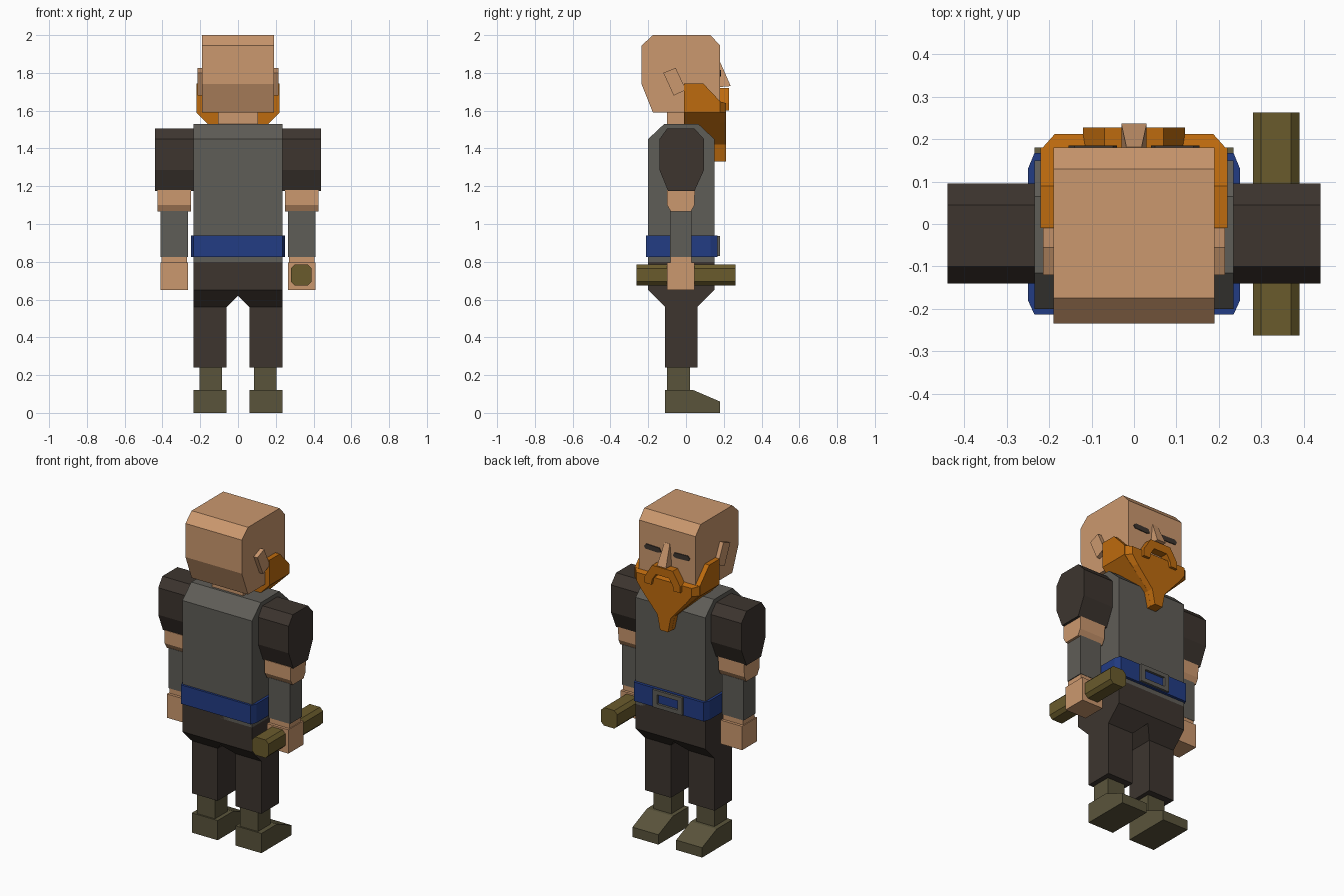
import bpy, bmesh

if "Cube" in bpy.data.objects:
    bpy.data.objects.remove(bpy.data.objects["Cube"])


def lin(c):
    c /= 255
    return c / 12.92 if c < 0.04045 else ((c + 0.055) / 1.055) ** 2.4


def material(name, r, g, b):
    m = bpy.data.materials.new(name)
    m.diffuse_color = (lin(r), lin(g), lin(b), 1)
    m.use_nodes = True
    m.node_tree.nodes["Principled BSDF"].inputs["Base Color"].default_value = m.diffuse_color
    return m


SKIN = material("skin", 203, 152, 110)
GREY = material("grey_cloth", 95, 93, 87)
DARK = material("dark_brown", 61, 53, 47)
BLUE = material("belt_blue", 34, 60, 132)
ORANGE = material("beard_orange", 190, 107, 14)
BOOT = material("boot_olive", 90, 84, 59)
WOOD = material("club_wood", 106, 91, 44)


def finish(name, bm, mat, mirror):
    bmesh.ops.recalc_face_normals(bm, faces=bm.faces)
    me = bpy.data.meshes.new(name)
    bm.to_mesh(me)
    bm.free()
    me.materials.append(mat)
    ob = bpy.data.objects.new(name, me)
    bpy.context.collection.objects.link(ob)
    if mirror:
        mod = ob.modifiers.new("mirror", "MIRROR")
        mod.use_mirror_merge = False
    return ob


def loft(name, rings, mat, mirror=False):
    """Skin a list of equal-length point rings and cap both ends."""
    bm = bmesh.new()
    vs = [[bm.verts.new(p) for p in r] for r in rings]
    n = len(vs[0])
    for a, b in zip(vs, vs[1:]):
        for i in range(n):
            j = (i + 1) % n
            bm.faces.new((a[i], a[j], b[j], b[i]))
    bm.faces.new(vs[0])
    bm.faces.new(vs[-1])
    return finish(name, bm, mat, mirror)


def side_prism(name, yz, x0, x1, mat, mirror=False):
    return loft(name, [[(x, y, z) for y, z in yz] for x in (x0, x1)], mat, mirror)


def front_prism(name, xz, y0, y1, mat, mirror=False):
    return loft(name, [[(x, y, z) for x, z in xz] for y in (y0, y1)], mat, mirror)


def box(name, x0, x1, y0, y1, z0, z1, mat, mirror=False):
    return side_prism(name, [(y0, z0), (y1, z0), (y1, z1), (y0, z1)], x0, x1, mat, mirror)


def hull(name, pts, mat, mirror=False):
    bm = bmesh.new()
    for p in pts:
        bm.verts.new(p)
    bmesh.ops.convex_hull(bm, input=bm.verts)
    bmesh.ops.dissolve_limit(bm, angle_limit=0.01, verts=bm.verts, edges=bm.edges)
    return finish(name, bm, mat, mirror)


def sym(half):
    """Close a right-hand outline with its left-hand reflection."""
    return half + [(-x, z) for x, z in reversed(half)]


# Head, neck and ears
side_prism("head", [(-.175, 1.59), (.18, 1.59), (.18, 1.945), (.13, 2), (-.175, 2),
                    (-.235, 1.945), (-.235, 1.74)], -.19, .19, SKIN)
box("neck", -.105, .105, -.1, .06, 1.5, 1.6, SKIN)
side_prism("ear", [(-.12, 1.8), (-.055, 1.827), (0, 1.71), (-.065, 1.68)], .185, .215, SKIN, True)

# Nose and narrow eyes
hull("nose", [(s * x, y, z) for s in (-1, 1) for x, y, z in
              [(.018, .175, 1.855), (.03, .175, 1.725), (.018, .182, 1.855), (.03, .237, 1.73)]], SKIN)
front_prism("eye", [(.04, 1.79), (.06, 1.782), (.145, 1.785), (.155, 1.8), (.14, 1.815), (.05, 1.812)],
            .178, .185, DARK, True)

# Beard: sideburns, chin mass, front plate and moustache
side_prism("sideburn", [(-.01, 1.59), (.18, 1.59), (.18, 1.65), (.09, 1.745), (-.01, 1.745)],
           .185, .22, ORANGE, True)
front_prism("beard_chin", sym([(.22, 1.59), (.165, 1.535), (.05, 1.42), (.03, 1.33)]), -.01, .18, ORANGE)
plate_back = sym([(.22, 1.65), (.22, 1.59), (.165, 1.535), (.05, 1.42), (.03, 1.33)])
plate_front = sym([(.187, 1.64), (.187, 1.59), (.15, 1.54), (.045, 1.42), (.027, 1.33)])
loft("beard_front", [[(x, .175, z) for x, z in plate_back],
                     [(x, .212, z) for x, z in plate_front]], ORANGE)
front_prism("moustache", sym([(.07, 1.72), (.12, 1.64), (.12, 1.6), (.075, 1.6), (.07, 1.63), (.045, 1.67)]),
            .175, .228, ORANGE)

# Shirt
side_prism("shirt", [(-.2, .8), (.15, .8), (.15, 1.45), (.065, 1.53), (-.115, 1.53), (-.2, 1.45)],
           -.235, .235, GREY)

# Belt with chamfered corners and an open buckle
belt = [(.25, .13), (.235, .167), (-.235, .167), (-.25, .13),
        (-.25, -.18), (-.235, -.213), (.235, -.213), (.25, -.18)]
loft("belt", [[(x, y, z) for x, y in belt] for z in (.825, .94)], BLUE)
box("buckle_side", .07, .1, .15, .181, .83, .937, GREY, True)
for z in (.83, .912):
    box("buckle_bar", -.07, .07, .15, .181, z, z + .025, GREY)

# Trousers
hull("hip", [(x, y, z) for z in (.83, .65) for x in (0, .235) for y in (-.2, .15)][:4]
     + [(.235, y, .65) for y in (-.2, .15)] + [(0, y, .65) for y in (-.2, .15)]
     + [(0, y, .62) for y in (-.17, .12)]
     + [(x, y, .56) for x in (.06, .235) for y in (-.11, .06)], DARK, True)
box("leg", .06, .235, -.11, .06, .24, .565, DARK, True)

# Boots
box("boot_ankle", .085, .205, -.1, .02, .1, .25, BOOT, True)
side_prism("boot_foot", [(-.11, 0), (.18, 0), (.18, .06), (.04, .12), (-.11, .12)], .06, .235, BOOT, True)

# Arms
side_prism("sleeve", [(-.1, 1.505), (.045, 1.505), (.095, 1.45), (.095, 1.285), (.045, 1.175),
                      (-.095, 1.175), (-.14, 1.285), (-.14, 1.45)], .23, .44, DARK, True)
side_prism("elbow", [(-.1, 1.18), (.047, 1.18), (.045, 1.1), (.025, 1.065), (-.08, 1.065), (-.1, 1.1)],
           .25, .425, SKIN, True)
box("bracer", .265, .41, -.085, .03, .825, 1.07, GREY, True)
box("wrist", .27, .405, -.083, .028, .79, .83, SKIN, True)
box("hand", .265, .41, -.1, .045, .65, .795, SKIN, True)

# Club handle held in one hand
front_prism("club", [(.3, .675), (.37, .675), (.39, .695), (.39, .765), (.37, .785), (.3, .785),
                     (.28, .765), (.28, .695)], -.263, .263, WOOD)
